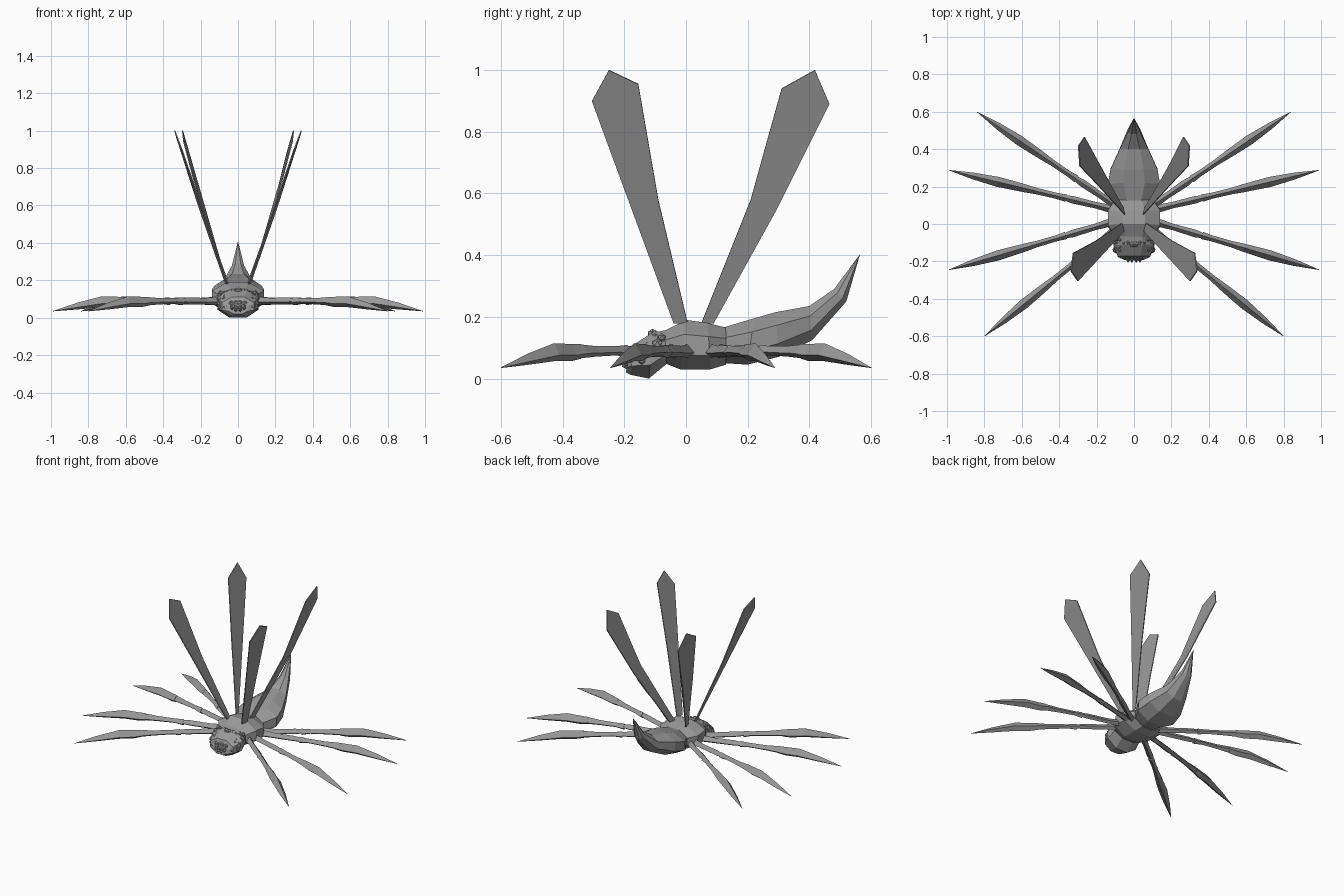
import bpy, bmesh, math, random
from mathutils import Vector

cube = bpy.data.objects.get("Cube")
if cube:
    bpy.data.objects.remove(cube)

GREY = 0.32
mat = bpy.data.materials.new("chitin grey")
mat.use_nodes = True
mat.diffuse_color = (GREY, GREY, GREY, 1)
mat.node_tree.nodes["Principled BSDF"].inputs["Base Color"].default_value = (GREY, GREY, GREY, 1)


def finish(bm, name, mirror=False):
    bmesh.ops.recalc_face_normals(bm, faces=bm.faces)
    mesh = bpy.data.meshes.new(name)
    bm.to_mesh(mesh)
    bm.free()
    mesh.materials.append(mat)
    obj = bpy.data.objects.new(name, mesh)
    bpy.context.collection.objects.link(obj)
    if mirror:
        obj.modifiers.new("mirror", 'MIRROR').use_mirror_merge = False
    return obj


def loft(bm, rings):
    """Bridge equal rings of points and cap both ends."""
    loops = [[bm.verts.new(p) for p in ring] for ring in rings]
    n = len(loops[0])
    for a, b in zip(loops, loops[1:]):
        for i in range(n):
            j = (i + 1) % n
            bm.faces.new((a[i], a[j], b[j], b[i]))
    bm.faces.new(loops[0])
    bm.faces.new(loops[-1])


def body_part(name, stations):
    """Eight-sided loft; each station is top y, z, bottom y, z and half width."""
    rings = []
    for ty, tz, by, bz, w in stations:
        top, bottom = Vector((0, ty, tz)), Vector((0, by, bz))
        mid, up = (top + bottom) / 2, (top - bottom) / 2
        ring = []
        for k in range(8):
            a = math.radians(22.5 + 45 * k)
            s = math.cos(math.radians(22.5))
            ring.append(mid + up * (math.sin(a) / s) + Vector((w * math.cos(a) / s, 0, 0)))
        rings.append(ring)
    bm = bmesh.new()
    loft(bm, rings)
    return finish(bm, name)


# Body
body_part("thorax", [(-.07, .155, -.07, .05, .10), (0, .19, -.02, .03, .14),
                     (.07, .18, .08, .03, .14), (.13, .165, .13, .045, .10)])
body_part("abdomen", [(.12, .165, .12, .05, .09), (.22, .195, .2, .045, .14),
                      (.29, .215, .3, .07, .125), (.4, .235, .41, .125, .075),
                      (.48, .29, .52, .25, .033), (.562, .4, .565, .405, .002)])
body_part("head", [(-.185, .07, -.195, .02, .05), (-.17, .11, -.18, .012, .085),
                   (-.11, .148, -.12, 0, .11), (-.05, .16, -.06, .05, .10)])

# Cluster of small round eyes over the front of the head
random.seed(4)
bm = bmesh.new()
for row in range(5):
    v = row / 4
    for col in range(5):
        x = .012 + .021 * col + random.uniform(-.004, .004)
        bulge = .045 * (x / .11) ** 2
        y = -.182 + .075 * v ** 1.6 + bulge + random.uniform(-.005, .005)
        z = .055 + .085 * v - .3 * bulge * v + random.uniform(-.005, .005)
        ret = bmesh.ops.create_icosphere(bm, subdivisions=1, radius=random.uniform(.012, .018))
        bmesh.ops.translate(bm, verts=ret["verts"], vec=(x, y, z))
finish(bm, "eye_cluster", True)

# Short mouth spikes
bm = bmesh.new()
for x, z in ((.012, .04), (.032, .05)):
    loft(bm, [[Vector((x + r * math.cos(a), y, z + r * math.sin(a)))
               for a in (0, math.pi / 2, math.pi, math.pi * 1.5)]
              for y, r in ((-.17, .014), (-.19, .011), (-.207, .002))])
finish(bm, "mouth_spikes", True)


# Legs: root and tip in plan, with diamond sections (distance, height, half width, half depth)
SECTIONS = [
    [(0, .09, .022, .022), (.1, .088, .017, .018), (.24, .09, .02, .018), (.3, .09, .012, .012)],
    [(.28, .088, .02, .021), (.34, .09, .016, .015), (.46, .088, .017, .017),
     (.54, .088, .022, .022), (.57, .088, .014, .014)],
    [(.545, .088, .022, .024), (.6, .084, .024, .028), (.7, .085, .027, .029),
     (.85, .062, .018, .018), (1, .035, .001, .001)],
]
LEGS = {"front_leg": ((.10, -.03), (.80, -.60)), "front_middle_leg": ((.12, .01), (.99, -.245)),
        "rear_middle_leg": ((.12, .08), (.99, .288)), "rear_leg": ((.10, .10), (.84, .60))}
for name, (root, tip) in LEGS.items():
    root, tip = Vector((*root, 0)), Vector((*tip, 0))
    side = (tip - root).normalized().cross(Vector((0, 0, 1)))
    bm = bmesh.new()
    for segment in SECTIONS:
        rings = []
        for t, z, w, d in segment:
            c = root.lerp(tip, t) + Vector((0, 0, z))
            up = Vector((0, 0, d))
            rings.append([c + up, c + side * w - up * .3, c - up, c - side * w - up * .3])
        loft(bm, rings)
    finish(bm, name, True)

# Wings: thin blades with pointed ends
WINGS = {
    "front_wing": [(.055, -.04, .18), (.30, -.305, .90), (.338, -.25, 1.0),
                   (.325, -.155, .955), (.205, -.09, .58), (.065, .005, .18)],
    "rear_wing": [(.05, .05, .18), (.195, .21, .58), (.29, .31, .94),
                  (.297, .418, 1.0), (.265, .465, .89), (.18, .295, .55), (.06, .09, .18)],
}
for name, outline in WINGS.items():
    bm = bmesh.new()
    bm.faces.new([bm.verts.new(p) for p in outline])
    wing = finish(bm, name, True)
    solid = wing.modifiers.new("thickness", 'SOLIDIFY')
    solid.thickness, solid.offset = .006, 0
